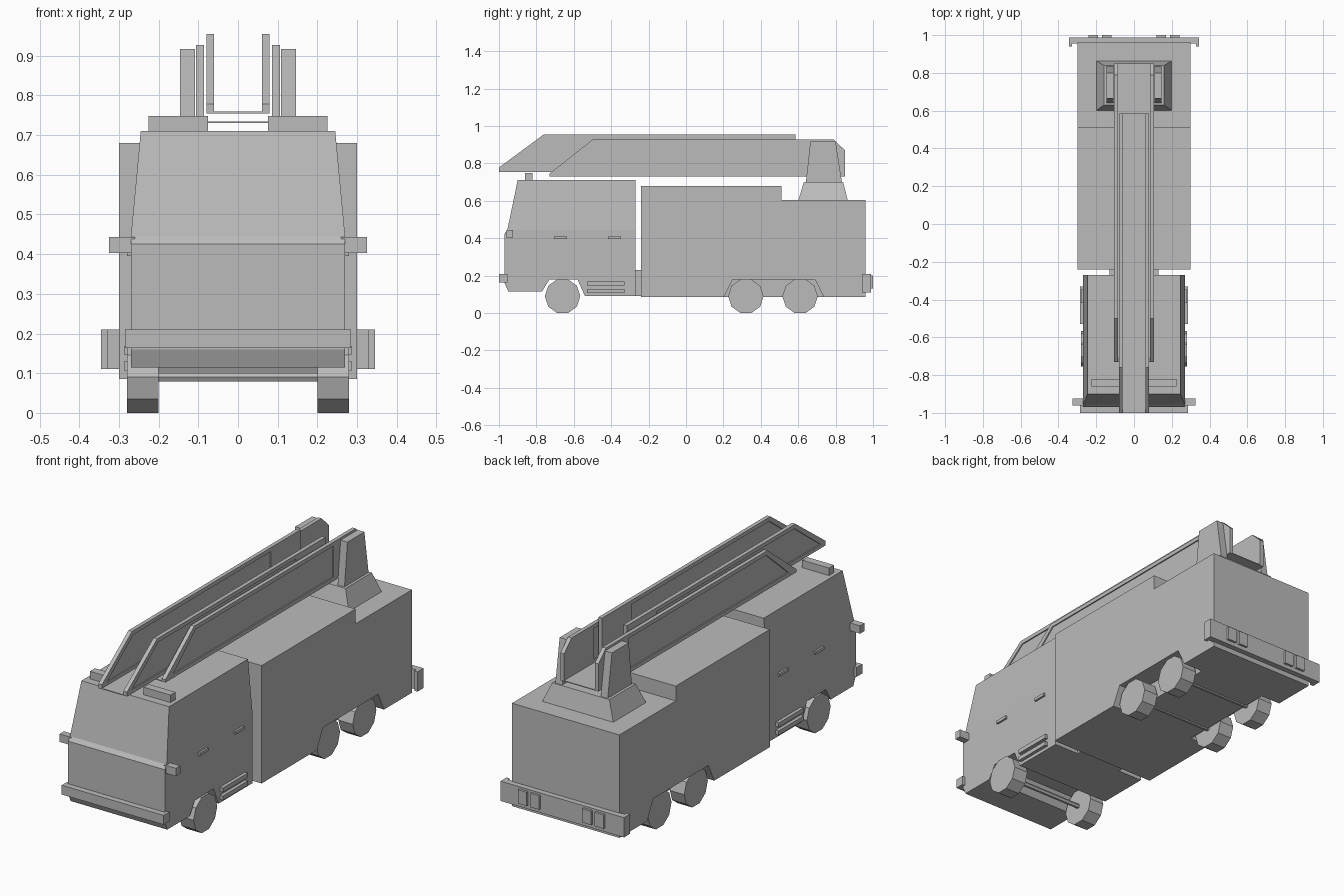
import bpy, bmesh, math
from mathutils import Matrix

cube = bpy.data.objects.get("Cube")
if cube:
    bpy.data.objects.remove(cube, do_unlink=True)

GREY = (0.5, 0.5, 0.5, 1)
paint = bpy.data.materials.new("plain_grey")
paint.use_nodes = True
paint.diffuse_color = GREY
bsdf = paint.node_tree.nodes["Principled BSDF"]
bsdf.inputs["Base Color"].default_value = GREY
bsdf.inputs["Roughness"].default_value = 0.8


def finish(name, bm):
    bmesh.ops.recalc_face_normals(bm, faces=bm.faces)
    mesh = bpy.data.meshes.new(name)
    bm.to_mesh(mesh)
    bm.free()
    mesh.materials.append(paint)
    obj = bpy.data.objects.new(name, mesh)
    bpy.context.collection.objects.link(obj)
    return obj


def loft(name, loops):
    """Skin a list of equal point loops and cap both ends."""
    bm = bmesh.new()
    rings = [[bm.verts.new(p) for p in loop] for loop in loops]
    n = len(rings[0])
    for a, b in zip(rings, rings[1:]):
        for i in range(n):
            j = (i + 1) % n
            bm.faces.new((a[i], a[j], b[j], b[i]))
    bm.faces.new(rings[0])
    bm.faces.new(rings[-1])
    return finish(name, bm)


def prism(name, profile, x0, x1):
    """Extrude a side profile of (y, z) points across x."""
    return loft(name, [[(x, y, z) for y, z in profile] for x in (x0, x1)])


def box(name, x0, x1, y0, y1, z0, z1):
    return prism(name, [(y0, z0), (y1, z0), (y1, z1), (y0, z1)], x0, x1)


def frustum(name, low, high, z0, z1):
    """Tapered block; low and high are (half width, y0, y1)."""
    return loft(name, [[(-w, a, z), (w, a, z), (w, b, z), (-w, b, z)]
                       for (w, a, b), z in ((low, z0), (high, z1))])


def cylinder(name, x0, x1, y, z, radius, sides):
    bm = bmesh.new()
    turn = Matrix.Rotation(math.pi / 2, 4, 'Y')
    spin = Matrix.Rotation(math.pi / sides if sides % 4 == 0 else 0, 4, 'X')
    place = Matrix.Translation(((x0 + x1) / 2, y, z))
    quarter = Matrix.Rotation(math.pi / 2, 4, 'X')
    bmesh.ops.create_cone(bm, cap_ends=True, segments=sides, radius1=radius,
                          radius2=radius, depth=abs(x1 - x0),
                          matrix=place @ quarter @ spin @ turn)
    # Turn until a flat side rests on the ground
    low = min(v.co.z for v in bm.verts)
    if sum(abs(v.co.z - low) < 1e-4 for v in bm.verts) < 4:
        bmesh.ops.rotate(bm, verts=bm.verts, cent=(0, y, z),
                         matrix=Matrix.Rotation(math.pi / sides, 3, 'X'))
    return finish(name, bm)


def framed_rail(name, outer, inner, x0, x1, depth=0.006):
    """Rail plate with a raised rim and a sunken panel on both sides."""
    steps = ((inner, x0 + depth), (inner, x0), (outer, x0),
             (outer, x1), (inner, x1), (inner, x1 - depth))
    return loft(name, [[(x, y, z) for y, z in loop] for loop, x in steps])


def cut(target, cutter):
    mod = target.modifiers.new("cut", 'BOOLEAN')
    mod.operation = 'DIFFERENCE'
    mod.solver = 'EXACT'
    mod.object = cutter
    bpy.context.view_layer.objects.active = target
    bpy.ops.object.modifier_apply(modifier=mod.name)
    bpy.data.objects.remove(cutter, do_unlink=True)


SIDES = (("left", 1), ("right", -1))

# Cab: straight lower part with wheel arch, tapered upper part
prism("cab_lower", [(-0.95, 0.115), (-0.77, 0.115), (-0.73, 0.18), (-0.58, 0.18),
                    (-0.54, 0.09), (-0.27, 0.09), (-0.27, 0.445), (-0.955, 0.445),
                    (-0.97, 0.425), (-0.97, 0.16)], -0.27, 0.27)
frustum("cab_upper", (0.27, -0.955, -0.27), (0.245, -0.90, -0.27), 0.445, 0.71)
box("cab_connector", -0.13, 0.13, -0.28, -0.23, 0.09, 0.23)

# Rear body with a lower deck at the back and wheel arches
body = prism("rear_body", [(-0.24, 0.085), (0.96, 0.085), (0.96, 0.605),
                           (0.51, 0.605), (0.51, 0.68), (-0.24, 0.68)], -0.30, 0.30)
for side, s in SIDES:
    cut(body, prism("arch_cutter", [(0.195, 0.07), (0.25, 0.18), (0.69, 0.18),
                                    (0.745, 0.07)], s * 0.19, s * 0.35))

# Front bumper
box("front_bumper", -0.285, 0.285, -1.0, -0.955, 0.163, 0.21)

# Rear bumper with wrapped ends
box("rear_bumper", -0.345, 0.345, 0.955, 0.988, 0.11, 0.21)

for side, s in SIDES:
    # Cab fittings
    box(side + "_marker_lamp", s * 0.26, s * 0.325, -0.96, -0.925, 0.403, 0.443)
    box(side + "_roof_lamp", s * 0.075, s * 0.225, -0.86, -0.82, 0.71, 0.748)
    for y in (-0.67, -0.383):
        box(side + "_door_handle", s * 0.26, s * 0.28, y - 0.035, y + 0.035, 0.395, 0.41)
    for z in (0.107, 0.147):
        box(side + "_side_vent", s * 0.26, s * 0.287, -0.53, -0.33, z, z + 0.022)

    # Rear bumper details
    box(side + "_bumper_end", s * 0.327, s * 0.345, 0.94, 0.96, 0.11, 0.21)
    for x in (0.12, 0.19):
        box(side + "_tail_lamp", s * x, s * (x + 0.05), 0.98, 1.0, 0.13, 0.20)

    # Wheels
    for y in (-0.66, 0.32, 0.61):
        cylinder(side + "_wheel", s * 0.20, s * 0.28, y, 0.09, 0.0946, 10)

    # Ladder support posts
    prism(side + "_ladder_post", [(0.64, 0.69), (0.665, 0.917), (0.80, 0.917),
                                  (0.835, 0.69)], s * 0.108, s * 0.146)

    # Lower ladder rails, then upper ladder rails nested inside
    lower = sorted((s * 0.086, s * 0.106))
    framed_rail(side + "_lower_rail",
                [(-0.73, 0.73), (-0.73, 0.745), (-0.50, 0.927), (0.79, 0.927),
                 (0.85, 0.87), (0.85, 0.73)],
                [(-0.67, 0.75), (-0.66, 0.758), (-0.49, 0.907), (0.61, 0.907),
                 (0.61, 0.87), (0.61, 0.75)], *lower)
    upper = sorted((s * 0.06, s * 0.08))
    framed_rail(side + "_upper_rail",
                [(-1.0, 0.755), (-1.0, 0.778), (-0.76, 0.955), (0.585, 0.955),
                 (0.585, 0.755)],
                [(-0.96, 0.775), (-0.95, 0.783), (-0.75, 0.935), (0.35, 0.935),
                 (0.35, 0.775)], *upper)

# Axles
for y in (-0.66, 0.32, 0.61):
    cylinder("axle", -0.21, 0.21, y, 0.09, 0.012, 6)

# Ladder floors
box("lower_ladder_floor", -0.09, 0.09, -0.73, 0.85, 0.73, 0.734)
box("upper_ladder_floor", -0.065, 0.065, -1.0, 0.585, 0.755, 0.759)

# Turret base under the ladder
frustum("turret_base", (0.20, 0.60, 0.865), (0.16, 0.63, 0.84), 0.60, 0.70)
